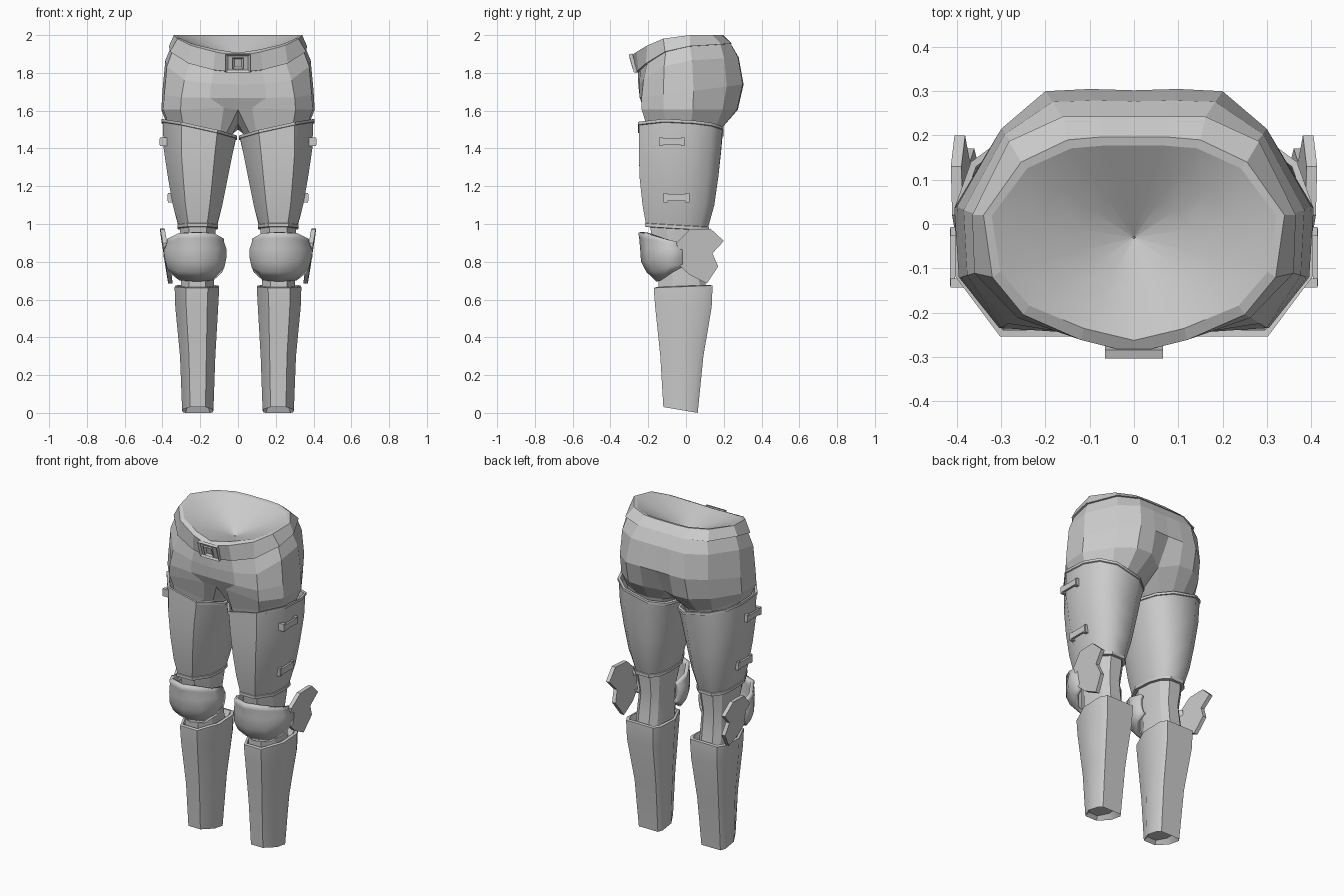
import bpy, bmesh, math
from mathutils import Matrix

cube = bpy.data.objects.get("Cube")
if cube:
    bpy.data.objects.remove(cube, do_unlink=True)

grey = bpy.data.materials.new("plain grey")
grey.use_nodes = True
grey.diffuse_color = (0.6, 0.6, 0.6, 1)
grey.node_tree.nodes["Principled BSDF"].inputs["Base Color"].default_value = (0.6, 0.6, 0.6, 1)


def finish(name, bm, smooth=None, mirror=True, flip=False, thick=0):
    """Turn a bmesh into a named object, mirrored across x = 0."""
    bmesh.ops.recalc_face_normals(bm, faces=bm.faces)
    if flip:
        bmesh.ops.reverse_faces(bm, faces=bm.faces)
    mesh = bpy.data.meshes.new(name)
    bm.to_mesh(mesh)
    bm.free()
    mesh.materials.append(grey)
    if smooth:
        mesh.polygons.foreach_set("use_smooth", [True] * len(mesh.polygons))
        mesh.set_sharp_from_angle(angle=math.radians(smooth))
    obj = bpy.data.objects.new(name, mesh)
    bpy.context.collection.objects.link(obj)
    if thick:
        sol = obj.modifiers.new("thickness", 'SOLIDIFY')
        sol.thickness, sol.offset = thick, -1
    if mirror:
        obj.modifiers.new("mirror", 'MIRROR').merge_threshold = 0.0005
    return obj


def loft(name, rings, closed=True, caps=(), **kw):
    """Skin a list of equal-length point rings."""
    bm = bmesh.new()
    rows = [[bm.verts.new(p) for p in r] for r in rings]
    n = len(rows[0])
    for a, b in zip(rows, rows[1:]):
        for i in range(n if closed else n - 1):
            j = (i + 1) % n
            bm.faces.new((a[i], a[j], b[j], b[i]))
    for c in caps:
        bm.faces.new(rows[c])
    return finish(name, bm, **kw)


def section(half):
    """Complete a half cross-section by reflecting it."""
    return half + [(-u, v) for u, v in reversed(half)]


# Unit cross-sections: rounded limb, and boxy shin with narrow back bevels
LIMB = section([(.49, -1), (1, -.4), (1, .3), (.82, .74), (.42, 1)])
SHIN = section([(.49, -1), (1, -.15), (.98, .74), (.78, 1)])


def ring(x0, x1, y0, y1, z, tx=0, ty=0, grow=0, shape=LIMB):
    """Section fitted into a rectangle, with its plane tilted in x and y."""
    rx, ry = (x1 - x0) / 2 + grow, (y1 - y0) / 2 + grow
    return [((x0 + x1) / 2 + u * rx, (y0 + y1) / 2 + v * ry, z + tx * u * rx + ty * v * ry)
            for u, v in shape]


# Half outlines from centre back round to centre front
hip = [(0, .302), (.1, .305), (.2, .3), (.3, .215), (.4, .04),
       (.39, -.12), (.3, -.235), (.15, -.245), (0, -.245)]
belt_low = [(0, .24), (.08, .24), (.16, .24), (.28, .185), (.362, .02),
            (.357, -.11), (.26, -.21), (.13, -.25), (0, -.264)]
belt_top = [(0, .197), (.07, .197), (.15, .19), (.255, .14), (.34, .02),
            (.32, -.12), (.25, -.205), (.12, -.262), (0, -.292)]


def low_z(y):
    return 1.94 + .06 * y - 1.75 * min(y, 0) ** 2


def top_z(y):
    return 2 - 1.3 * min(y, 0) ** 2


# Hips
shoulder = [(a[0] * .4 + b[0] * .6, a[1] * .4 + b[1] * .6) for a, b in zip(belt_low, hip)]
seat_line = [(x * 1.015, y * (.9 if y > 0 else 1), 1.605) for x, y in hip]
seat_line[0] = (0, .21, 1.58)
seat_line[-2:] = [(.075, -.225, 1.615), (0, -.21, 1.605)]
loft("hips", [
    [(x * .965, y * .965, low_z(y) + .01) for x, y in belt_low],
    [(x, y, low_z(y) - .075) for x, y in shoulder],
    [(x, y, 1.7 + .13 * y) for x, y in hip],
    seat_line], closed=False)

# Short trouser legs and crotch, tucked into the thigh guards
TOP = (.01, .4, -.25, .195)
TILT = (.22, -.05)
leg_loop = seat_line + [(0, -.1, 1.53), (0, .08, 1.5)]


def tuck(p, grow, z):
    a = math.atan2((p[1] + .028) / .222, (p[0] - .205) / .195)
    dx, dy = (.195 + grow) * math.cos(a), (.222 + grow) * math.sin(a)
    return (.205 + dx, dy - .028, z + TILT[0] * dx + TILT[1] * dy)


loft("trouser_legs", [leg_loop, [tuck(p, -.01, 1.512) for p in leg_loop],
                      [tuck(p, -.025, 1.45) for p in leg_loop]])

# Waistband standing proud of the hips, and the shallow dished waist
inner = [(x * .945, y * .9) for x, y in belt_top]
loft("waistband", [
    [(x * .95, y * .95, low_z(y) - .002) for x, y in belt_low],
    [(x * 1.01, y * 1.01, low_z(y)) for x, y in belt_low],
    [(x, y, top_z(y)) for x, y in belt_top],
    [(x, y, top_z(y) - .004) for x, y in inner]], closed=False)
loft("waist_dish", [[(x * s, y * s - .03 * (1 - s), (top_z(y) - .004) * s + 1.85 * (1 - s)) for x, y in inner]
                    for s in (1, .7, .4, .01)], closed=False, smooth=60, flip=True)


def box(name, centre, size, rot=0, inset=0, mirror=True):
    """Box, optionally with a recessed front."""
    bm = bmesh.new()
    bmesh.ops.create_cube(bm, size=1, matrix=Matrix.Diagonal((*size, 1)))
    if inset:
        front = [f for f in bm.faces if f.normal.y < -.9]
        bmesh.ops.inset_region(bm, faces=front, thickness=inset)
        bmesh.ops.translate(bm, verts=front[0].verts, vec=(0, .01, 0))
    bm.transform(Matrix.Translation(centre) @ Matrix.Rotation(rot, 4, 'X'))
    return finish(name, bm, mirror=mirror)


# Buckle
box("buckle_frame", (0, -.28, 1.852), (.13, .02, .1), .28, .016, mirror=False)
box("buckle_tongue", (0, -.282, 1.852), (.056, .018, .062), .28, .014, mirror=False)

# Thigh guards with thin rims
CUFF = (.11, .317, -.213, .118)
loft("thigh_guard", [
    ring(*TOP, 1.47, *TILT, grow=-.014),
    ring(*TOP, 1.508, *TILT, grow=-.01),
    ring(*TOP, 1.508, *TILT, grow=.004),
    ring(*TOP, 1.493, *TILT, grow=.004),
    ring(*TOP, 1.491, *TILT, grow=-.002),
    ring(.03, .393, -.25, .185, 1.38, .08),
    ring(.055, .37, -.245, .17, 1.24),
    ring(.083, .345, -.23, .15, 1.1),
    ring(*CUFF, .995, 0, -.06),
    ring(*CUFF, .993, 0, -.06, grow=.004),
    ring(*CUFF, .976, 0, -.06, grow=.004),
    ring(*CUFF, .974, 0, -.06, grow=-.012),
    ring(*CUFF, 1.0, 0, -.06, grow=-.02)], caps=(-1,), smooth=45)

# Knees
loft("knee", [
    ring(.12, .307, -.19, .1, 1.02),
    ring(.12, .307, -.185, .1, .94),
    ring(.132, .295, -.155, .085, .84),
    ring(.128, .303, -.145, .098, .72),
    ring(.128, .303, -.145, .11, .64)], smooth=25)

# Shin guards, with the front of the hem raised
CALF = (.1, .335, -.17, .14)
HEM = (.13, .296, -.12, .062)
loft("shin_guard", [
    ring(*CALF, .64, grow=-.03, shape=SHIN),
    ring(*CALF, .672, 0, .04, grow=-.015, shape=SHIN),
    ring(*CALF, .668, 0, .04, shape=SHIN),
    ring(*CALF, .652, 0, .04, shape=SHIN),
    ring(.105, .332, -.163, .136, .56, shape=SHIN),
    ring(.12, .307, -.136, .092, .3, shape=SHIN),
    ring(*HEM, .0155, 0, -.17, shape=SHIN),
    ring(*HEM, .05, grow=-.02, shape=SHIN)], caps=(-1,), smooth=35)

# Knee pads: curved shell, wrapped from outer to inner side
wrap = [(.395, -.02, 0), (.387, -.11, .4), (.325, -.205, .92), (.215, -.243, 1),
        (.115, -.205, .92), (.062, -.12, .4), (.065, -.03, 0)]
pad_rows = [(.92, 1.04, .9, .955), (.93, 1.02, .89, .925), (1, 1, .87, .87),
            (1, .98, .83, .8), (.94, .86, .79, .745), (.86, .64, .775, .695)]
loft("knee_pad", [[(.225 + (x - .225) * sx, y * sy, zs + (zf - zs) * w) for x, y, w in wrap]
                  for sx, sy, zs, zf in pad_rows], closed=False, smooth=50, thick=.022)

# Side wings on the knee pads
outline = [(-.05, .9), (.02, .97), (.13, .975), (.2, .91), (.14, .845),
           (.17, .775), (.11, .685), (.02, .73), (-.04, .785)]
wing = [(.388 + .15 * (z - .9) + .02 * y, y, z) for y, z in outline]
loft("knee_wing", [[(x + d, y, z) for x, y, z in wing] for d in (-.012, .012)], caps=(0, -1))

# Strap loops on the outer thighs
for label, x, y, z, high in (("upper", .41, -.075, 1.435, .045), ("lower", .366, -.05, 1.14, .05)):
    box(label + "_strap_loop", (x, y, z), (.012, .13, high * .75))
    for end, side in (("front", -1), ("back", 1)):
        box(f"{label}_loop_{end}_foot", (x - .018, y + side * .058, z), (.044, .02, high))
